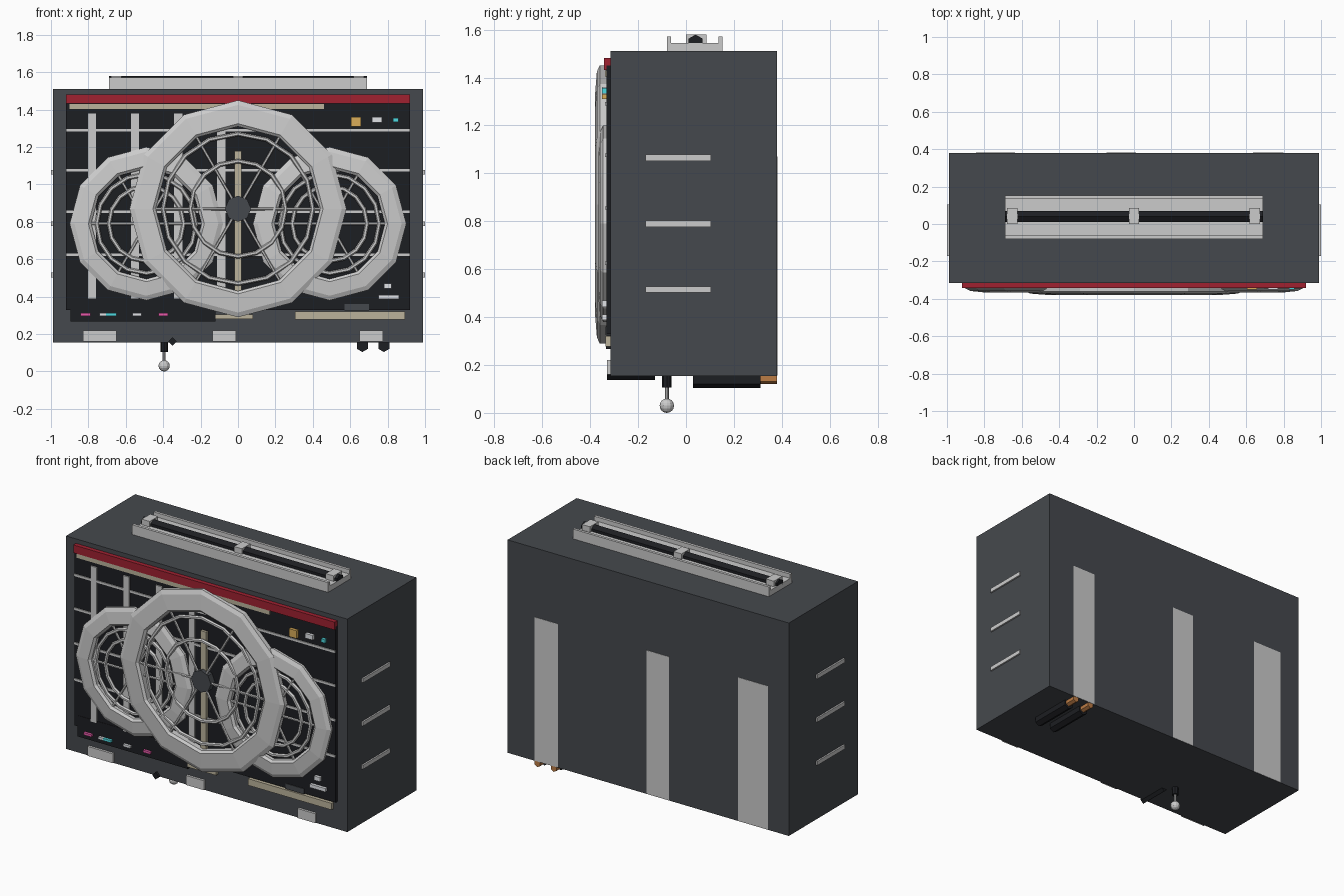
import bpy, bmesh
from math import pi, cos, sin
from mathutils import Matrix, Vector

if "Cube" in bpy.data.objects:
    bpy.data.objects.remove(bpy.data.objects["Cube"])


def mat(name, r, g, b):
    m = bpy.data.materials.new(name)
    m.diffuse_color = (r, g, b, 1)
    m.use_nodes = True
    m.node_tree.nodes["Principled BSDF"].inputs["Base Color"].default_value = m.diffuse_color
    return m


CASE = mat("case_grey", 0.06, 0.066, 0.075)
BLACK = mat("black", 0.012, 0.013, 0.016)
RED = mat("red", 0.35, 0.015, 0.03)
BEIGE = mat("beige", 0.5, 0.45, 0.33)
AMBER = mat("amber", 0.7, 0.42, 0.1)
COPPER = mat("copper", 0.5, 0.2, 0.06)
WHITE = mat("white", 0.75, 0.77, 0.8)
CYAN = mat("cyan", 0.08, 0.7, 0.75)
PINK = mat("pink", 0.8, 0.1, 0.4)


def finish(bm, name, m=None):
    bmesh.ops.recalc_face_normals(bm, faces=bm.faces)
    me = bpy.data.meshes.new(name)
    bm.to_mesh(me)
    bm.free()
    ob = bpy.data.objects.new(name, me)
    bpy.context.collection.objects.link(ob)
    if m:
        me.materials.append(m)
    return ob


def box(name, x, y, z, m=None):
    """Box from (min, max) ranges."""
    bm = bmesh.new()
    r = (x, y, z)
    c = Vector([(a + b) / 2 for a, b in r])
    s = [b - a for a, b in r]
    bmesh.ops.create_cube(bm, size=1, matrix=Matrix.Translation(c) @ Matrix.Diagonal((*s, 1)))
    return finish(bm, name, m)


def rod(name, a, b, radius, sides=6, m=None):
    """Straight prism between two points."""
    a, b = Vector(a), Vector(b)
    d = b - a
    bm = bmesh.new()
    bmesh.ops.create_cone(bm, cap_ends=True, segments=sides, radius1=radius, radius2=radius,
                          depth=d.length, matrix=Matrix.Translation((a + b) / 2) @
                          d.to_track_quat('Z', 'Y').to_matrix().to_4x4())
    return finish(bm, name, m)


def ring(name, cx, cz, profile, sides=12, m=None):
    """Closed (radius, y) profile swept round a y axis."""
    bm = bmesh.new()
    loops = [[bm.verts.new((cx + r * cos(2 * pi * i / sides), y, cz + r * sin(2 * pi * i / sides)))
              for r, y in profile] for i in range(sides)]
    n = len(profile)
    for i in range(sides):
        p, q = loops[i], loops[(i + 1) % sides]
        for j in range(n):
            k = (j + 1) % n
            bm.faces.new((p[j], p[k], q[k], q[j]))
    return finish(bm, name, m)


def wire_ring(name, cx, cz, r, y, t, sides):
    ring(name, cx, cz, [(r + t * cos(a), y + t * sin(a)) for a in [k * pi / 3 for k in range(6)]], sides)


# Case and front panel
box("case", (-0.99, 0.99), (-0.315, 0.38), (0.155, 1.51), CASE)
box("front_panel", (-0.92, 0.92), (-0.332, -0.31), (0.33, 1.45), BLACK)
box("lower_panel", (-0.895, -0.12), (-0.334, -0.31), (0.267, 0.40), BLACK)
box("red_header", (-0.92, 0.92), (-0.342, -0.31), (1.432, 1.482), RED)
box("header_trim", (-0.90, 0.46), (-0.338, -0.31), (1.404, 1.43), BEIGE)
box("footer_trim", (0.305, 0.893), (-0.336, -0.31), (0.278, 0.32), BEIGE)
box("footer_trim_short", (-0.12, 0.08), (-0.336, -0.31), (0.28, 0.305), BEIGE)
box("footer_block", (0.57, 0.70), (-0.336, -0.31), (0.326, 0.36), CASE)
box("centre_bar", (-0.02, 0.02), (-0.348, -0.33), (0.41, 1.18), BEIGE)

# Grid bars on the panel
for x in (-0.78, -0.55, -0.32, -0.09):
    box("vertical_bar", (x - 0.022, x + 0.022), (-0.34, -0.33), (0.39, 1.38))
for z in (1.29, 1.075, 0.855, 0.625):
    box("horizontal_bar", (-0.92, 0.92), (-0.338, -0.33), (z - 0.007, z + 0.007))


# Fans: flat faceted rim, wire rings, spokes
def fan(label, cx, cz, outer, inner, front, wires):
    ring(label + "_rim", cx, cz, [(outer, -0.33), (outer, front + 0.02), (outer - 0.025, front + 0.008),
                                  (inner + 0.015, front), (inner, front + 0.012), (inner, -0.33)])
    for r in wires:
        wire_ring(label + "_wire", cx, cz, r, front + 0.02, 0.012, 16)
    for i in range(6):
        a = i * pi / 3
        rod(label + "_spoke", (cx + 0.05 * cos(a), front + 0.02, cz + 0.05 * sin(a)),
            (cx + inner * 1.02 * cos(a), front + 0.02, cz + inner * 1.02 * sin(a)), 0.008)
    rod(label + "_hub", (cx, -0.33, cz), (cx, front + 0.008, cz), 0.07, 8, CASE)


for s, side in ((-1, "left"), (1, "right")):
    fan(side + "_fan", s * 0.49, 0.79, 0.41, 0.295, -0.366, (0.265, 0.20))
fan("centre_fan", 0, 0.87, 0.58, 0.44, -0.38, (0.40, 0.255))

# Indicator lights and buttons
for name, x, z, m in (
        ("amber_button", (0.604, 0.658), (1.31, 1.36), AMBER),
        ("white_button", (0.717, 0.77), (1.33, 1.36), WHITE),
        ("cyan_button", (0.83, 0.857), (1.334, 1.356), CYAN),
        ("white_tag", (0.78, 0.822), (0.443, 0.47), WHITE),
        ("white_label", (0.75, 0.86), (0.388, 0.41), WHITE),
        ("pink_light", (-0.843, -0.788), (0.297, 0.312), PINK),
        ("white_light", (-0.74, -0.705), (0.297, 0.312), WHITE),
        ("cyan_light", (-0.705, -0.65), (0.297, 0.312), CYAN),
        ("white_light", (-0.565, -0.515), (0.297, 0.312), WHITE),
        ("pink_light", (-0.425, -0.375), (0.297, 0.312), PINK)):
    box(name, x, (-0.35, -0.33), z, m)

# Side vents
for s in (-1, 1):
    for z in (0.515, 0.79, 1.065):
        box("side_vent", tuple(sorted((s * 0.98, s * 1.0))), (-0.17, 0.105), (z - 0.013, z + 0.013))

# Feet plates at the front, tall straps at the back
for x in ((-0.83, -0.65), (-0.135, -0.01), (0.65, 0.775)):
    box("front_clip", x, (-0.33, -0.31), (0.16, 0.22))
for x in ((-0.845, -0.635), (-0.147, 0.01), (0.635, 0.80)):
    box("back_strap", x, (0.36, 0.382), (0.156, 1.07))

# Top channel with bar and clamps
box("channel_base", (-0.69, 0.69), (-0.075, 0.15), (1.508, 1.545))
for y in ((-0.08, -0.062), (0.135, 0.152)):
    box("channel_wall", (-0.69, 0.69), y, (1.508, 1.572))
rod("top_bar", (-0.69, 0.04, 1.545), (0.69, 0.04, 1.545), 0.034, 6, BLACK)
for x in (-0.65, 0, 0.645):
    box("bar_clamp", (x - 0.028, x + 0.028), (0.0, 0.085), (1.54, 1.58))

# Cables, latch rod and pull knob underneath
for x in (0.665, 0.78):
    rod("cable_sleeve", (x, 0.03, 0.138), (x, 0.31, 0.138), 0.034, 6, BLACK)
    rod("cable_tip", (x, 0.31, 0.142), (x, 0.38, 0.142), 0.022, 6, COPPER)
rod("latch_rod", (-0.35, -0.33, 0.16), (-0.35, -0.13, 0.16), 0.023, 4, BLACK)
rod("knob_collar", (-0.395, -0.08, 0.105), (-0.395, -0.08, 0.16), 0.02, 8, BLACK)
rod("knob_stem", (-0.395, -0.08, 0.04), (-0.395, -0.08, 0.12), 0.008, 8)
bm = bmesh.new()
bmesh.ops.create_uvsphere(bm, u_segments=12, v_segments=8, radius=0.03,
                          matrix=Matrix.Translation((-0.395, -0.08, 0.03)))
finish(bm, "knob_ball")
